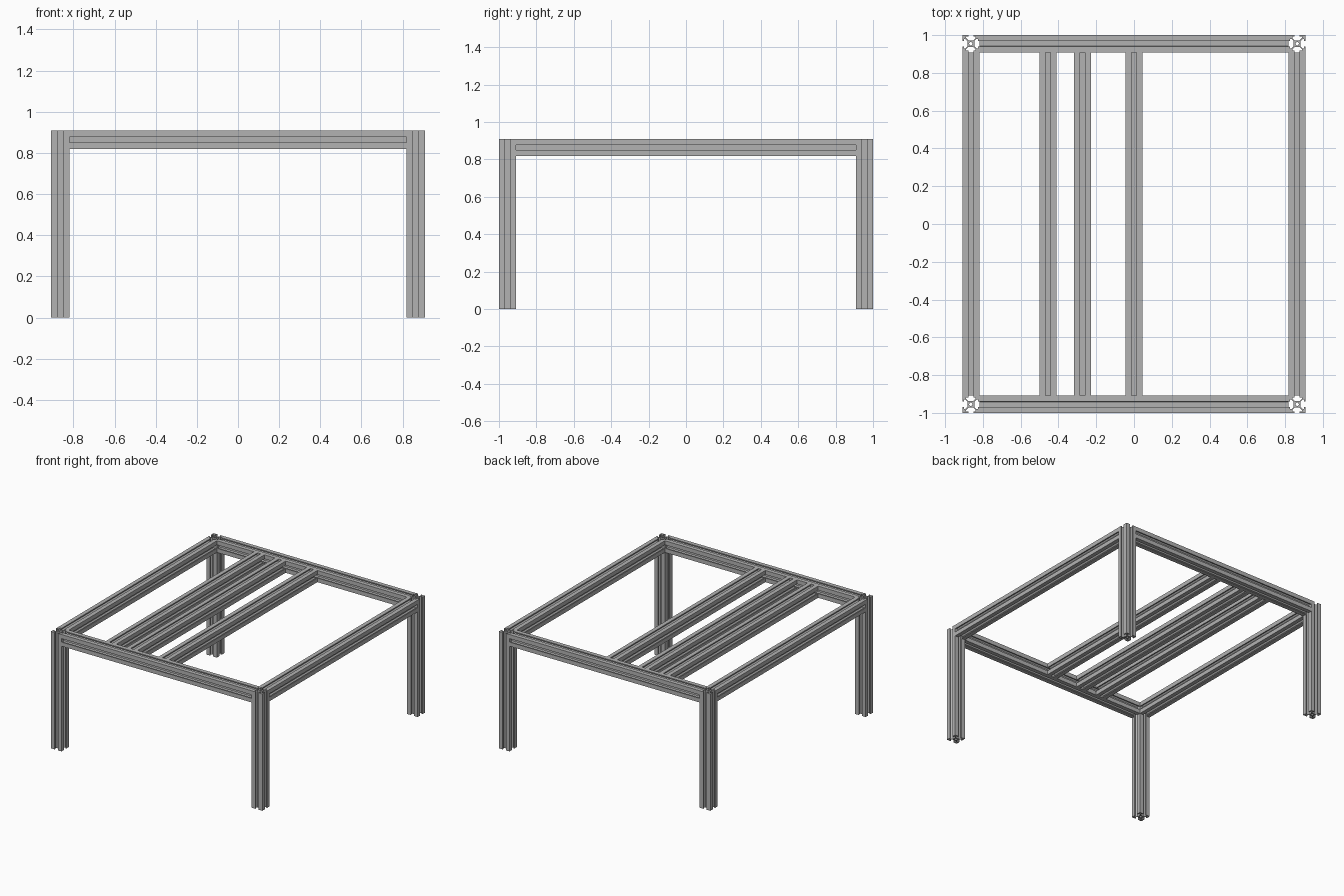
import bpy, bmesh, math
from mathutils import Matrix, Vector

cube = bpy.data.objects.get("Cube")
if cube:
    bpy.data.objects.remove(cube)

MM = 1 / 220          # one profile is 20 mm wide
HALF = 10
RIGHT = math.pi / 2

metal = bpy.data.materials.new("aluminium grey")
metal.use_nodes = True
colour = (0.45, 0.45, 0.45, 1)
metal.diffuse_color = colour
metal.node_tree.nodes["Principled BSDF"].inputs["Base Color"].default_value = colour


def slot_outline():
    """Outline of a square T-slot extrusion, one corner turned four times."""
    half = [(4, 2.94), (6.56, 5.5), (8.2, 5.5), (8.2, 3), (HALF, 3)]
    corner = half + [(HALF, HALF)] + [(y, x) for x, y in reversed(half)]
    return [Matrix.Rotation(i * RIGHT, 2) @ Vector(p) for i in range(4) for p in corner]


def bore_outline(radius=2, sides=16):
    return [Vector((radius * math.cos(a), radius * math.sin(a)))
            for a in (i * math.tau / sides for i in range(sides))]


def extrusion(name, length, centre, axis):
    """Bar of the T-slot section, centred, running along the axis."""
    bm = bmesh.new()
    edges = []
    for loop in (slot_outline(), bore_outline()):
        verts = [bm.verts.new((p.x, p.y, -length / 2)) for p in loop]
        edges += [bm.edges.new((v, verts[i - 1])) for i, v in enumerate(verts)]
    bmesh.ops.triangle_fill(bm, edges=edges, use_beauty=True)
    grown = bmesh.ops.extrude_face_region(bm, geom=bm.faces[:], use_keep_orig=True)
    top = [g for g in grown["geom"] if isinstance(g, bmesh.types.BMVert)]
    bmesh.ops.translate(bm, verts=top, vec=(0, 0, length))
    bmesh.ops.recalc_face_normals(bm, faces=bm.faces)
    turn = {"X": Matrix.Rotation(RIGHT, 4, "Y"),
            "Y": Matrix.Rotation(RIGHT, 4, "X"),
            "Z": Matrix.Identity(4)}[axis]
    bm.transform(Matrix.Scale(MM, 4) @ turn)
    mesh = bpy.data.meshes.new(name)
    bm.to_mesh(mesh)
    bm.free()
    mesh.materials.append(metal)
    obj = bpy.data.objects.new(name, mesh)
    obj.location = Vector(centre) * MM
    bpy.context.collection.objects.link(obj)


# Overall frame in millimetres, measured to the profile centre lines
X, Y, HEIGHT = 190, 210, 200
RAIL_Z = HEIGHT - HALF

# Legs
for sx, side in ((-1, "right"), (1, "left")):
    for sy, end in ((-1, "front"), (1, "back")):
        extrusion(f"{end}_{side}_leg", HEIGHT, (sx * X, sy * Y, HEIGHT / 2), "Z")

# Rails between the legs
for s, end, side in ((-1, "front", "right"), (1, "back", "left")):
    extrusion(f"{end}_rail", 2 * (X - HALF), (0, s * Y, RAIL_Z), "X")
    extrusion(f"{side}_rail", 2 * (Y - HALF), (s * X, 0, RAIL_Z), "Y")

# Cross bars spanning front to back
for name, x in (("outer", -100), ("middle", -60), ("centre", 0)):
    extrusion(f"{name}_cross_bar", 2 * (Y - HALF), (x, 0, RAIL_Z), "Y")
